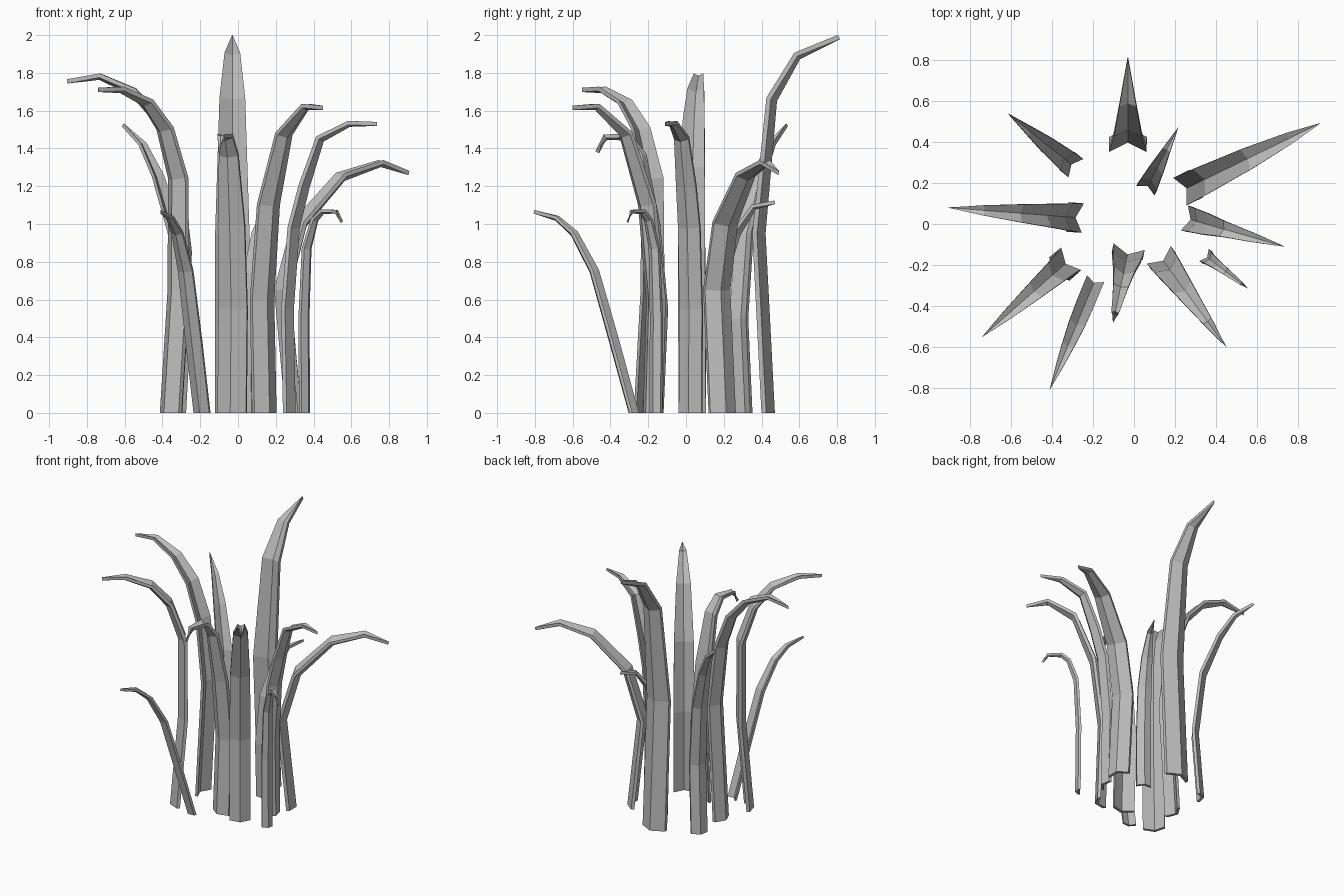
import bpy
import bmesh
from mathutils import Vector

cube = bpy.data.objects.get("Cube")
if cube:
    bpy.data.objects.remove(cube, do_unlink=True)

# One plain grey for the whole plant
grey = bpy.data.materials.new("plain grey")
grey.use_nodes = True
COLOUR = (0.5, 0.5, 0.5, 1.0)
grey.diffuse_color = COLOUR
grey.node_tree.nodes["Principled BSDF"].inputs["Base Color"].default_value = COLOUR


def ring_points(centre, side, normal, width, thickness):
    """Folded V section: groove towards the normal, keel away from it."""
    fold = 0.25 * width
    section = []
    for face, order in ((1, (-1, 0, 1)), (-1, (1, 0, -1))):
        for across in order:
            lift = face * thickness / 2 + (abs(across) - 0.5) * fold
            section.append(centre + side * across * width / 2 + normal * lift)
    return section


def grow_blade(name, width, base, tip, bends):
    """Sweep the V section from base to tip; bends are (fraction outward, height)."""
    base, tip = Vector((*base, 0)), Vector((*tip, 0))
    path = [base + (tip - base) * f + Vector((0, 0, z)) for f, z in [(0, 0)] + bends]
    heading = (tip - base).normalized()
    up = Vector((0, 0, 1))
    side = heading.cross(up)
    steps = [(b - a) for a, b in zip(path, path[1:])]
    total = sum(s.length for s in steps)
    thickness = 0.012 + 0.07 * width

    bm = bmesh.new()
    rings, travelled = [], 0.0
    last = len(path) - 1
    for i, point in enumerate(path):
        if i == 0:
            tangent = up                      # flat cut on the ground
        elif i == last:
            tangent = steps[-1].normalized()
        else:
            tangent = (steps[i - 1].normalized() + steps[i].normalized()).normalized()
        if i:
            travelled += steps[i - 1].length
        normal = side.cross(tangent)
        if normal.dot(up - heading) < 0:
            normal.negate()
        taper = max(1 - (travelled / total) ** 5, 0.01)
        points = ring_points(point, side, normal, width * taper, thickness)
        rings.append([bm.verts.new(p) for p in points])

    # Skin between rings, then close both ends
    for low, high in zip(rings, rings[1:]):
        for k in range(6):
            n = (k + 1) % 6
            bm.faces.new((low[k], low[n], high[n], high[k]))
    for ring in (rings[0], rings[-1]):
        for h in (0, 1):
            bm.faces.new((ring[h], ring[h + 1], ring[4 - h], ring[5 - h]))
    bmesh.ops.recalc_face_normals(bm, faces=bm.faces)

    mesh = bpy.data.meshes.new(name)
    bm.to_mesh(mesh)
    bm.free()
    mesh.materials.append(grey)
    blade = bpy.data.objects.new(name, mesh)
    bpy.context.collection.objects.link(blade)


# Back blades
grow_blade("tall_back_blade", 0.185, (-0.03, 0.435), (-0.03, 0.81),
           [(-0.13, 0.95), (0.05, 1.66), (0.41, 1.89), (1, 1.99)])
grow_blade("short_back_blade", 0.1, (0.07, 0.19), (0.215, 0.47),
           [(-0.03, 0.4), (0.07, 0.75), (0.3, 0.95), (0.62, 1.09), (1, 1.115)])
grow_blade("back_right_blade", 0.115, (-0.33, 0.31), (-0.61, 0.535),
           [(-0.1, 0.5), (0.04, 0.95), (0.36, 1.25), (0.64, 1.42), (1, 1.525)])

# Left side blades
grow_blade("back_left_blade", 0.15, (0.31, 0.2), (0.905, 0.49),
           [(-0.1, 0.65), (0.05, 1), (0.41, 1.25), (0.75, 1.32), (1, 1.27)])
grow_blade("left_blade", 0.125, (0.28, 0.02), (0.735, -0.11),
           [(-0.02, 0.55), (0.05, 0.98), (0.17, 1.2), (0.35, 1.45), (0.68, 1.53), (1, 1.53)])
grow_blade("small_left_blade", 0.075, (0.36, -0.165), (0.55, -0.31),
           [(-0.02, 0.5), (0.05, 0.87), (0.26, 1.02), (0.47, 1.065), (0.84, 1.065), (1, 1.01)])

# Front blades
grow_blade("front_left_blade", 0.145, (0.15, -0.19), (0.45, -0.6),
           [(-0.04, 0.6), (0.07, 1.1), (0.33, 1.47), (0.7, 1.62), (1, 1.615)])
grow_blade("curled_front_blade", 0.155, (-0.035, -0.165), (-0.1, -0.47),
           [(-0.08, 0.55), (0.05, 1), (0.25, 1.36), (0.47, 1.46), (0.85, 1.46), (1, 1.38)])
grow_blade("leaning_front_blade", 0.09, (-0.195, -0.285), (-0.41, -0.805),
           [(0.2, 0.38), (0.4, 0.75), (0.6, 0.95), (0.77, 1.03), (1, 1.065)])

# Right side blades
grow_blade("front_right_blade", 0.15, (-0.37, -0.225), (-0.74, -0.55),
           [(-0.11, 0.65), (-0.11, 1.24), (0.07, 1.5), (0.32, 1.64), (0.68, 1.71), (1, 1.71)])
grow_blade("right_blade", 0.145, (-0.33, 0.035), (-0.905, 0.08),
           [(-0.09, 0.85), (0, 1.3), (0.16, 1.55), (0.39, 1.7), (0.7, 1.78), (1, 1.755)])
